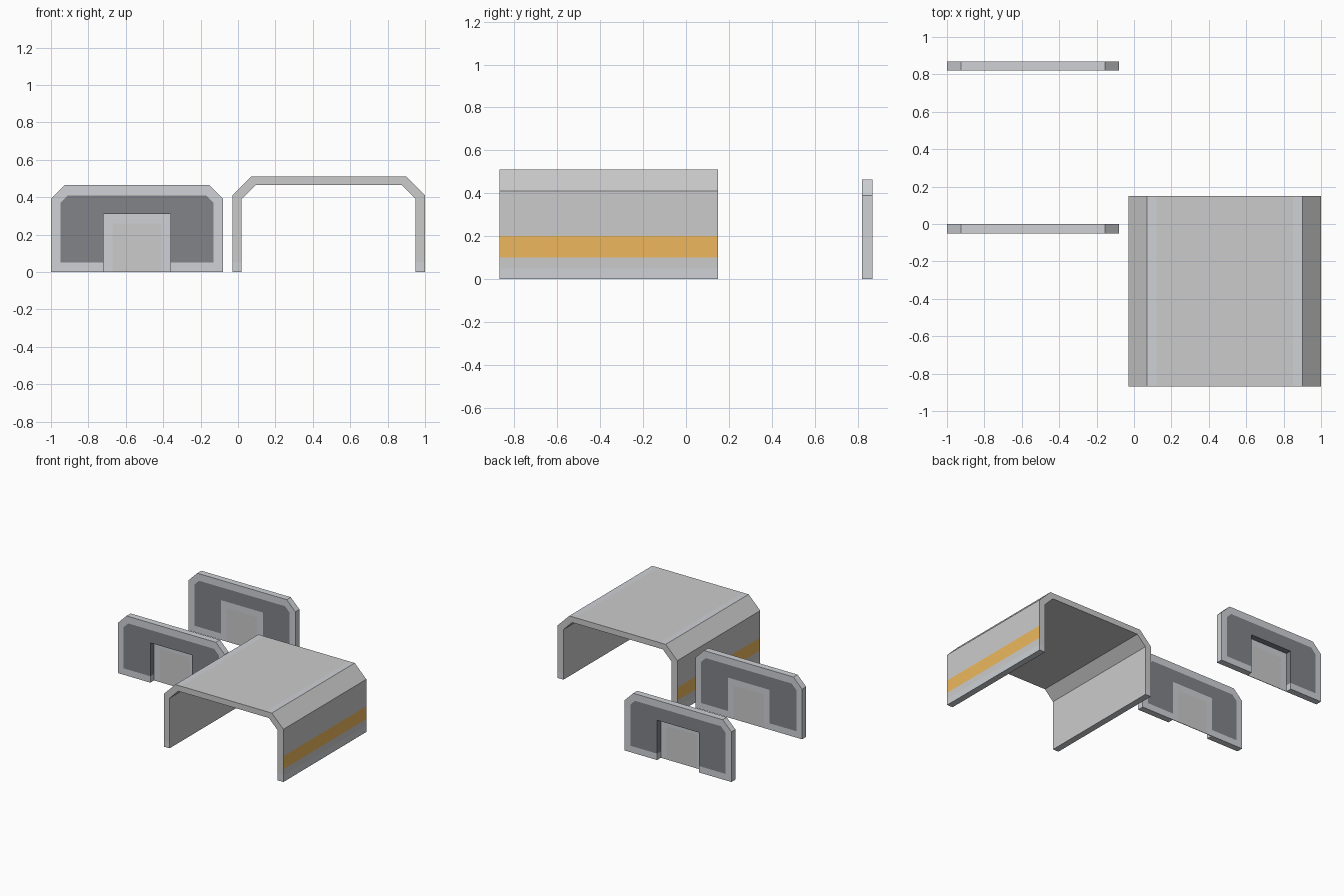
import bpy, bmesh

if "Cube" in bpy.data.objects:
    bpy.data.objects.remove(bpy.data.objects["Cube"])


def material(name, rgb):
    m = bpy.data.materials.new(name)
    m.diffuse_color = (*rgb, 1)
    m.use_nodes = True
    m.node_tree.nodes["Principled BSDF"].inputs["Base Color"].default_value = m.diffuse_color
    return m


MATS = [material("light_grey", (0.8, 0.8, 0.8)), material("mid_grey", (0.62, 0.64, 0.67)),
        material("dark_grey", (0.22, 0.23, 0.25)), material("amber", (0.85, 0.48, 0.11))]
LIGHT, MID, DARK, AMBER = range(4)


def extrude_faces(polys, y0, y1):
    """Extrude connected (colour, XZ points) polygons from y0 to y1."""
    bm = bmesh.new()
    for colour, pts in polys:
        face = bm.faces.new([bm.verts.new((x, y0, z)) for x, z in pts])
        face.material_index = colour
    bmesh.ops.remove_doubles(bm, verts=bm.verts[:], dist=1e-5)
    caps = bm.faces[:]
    new = bmesh.ops.extrude_face_region(bm, geom=caps, use_keep_orig=True)["geom"]
    moved = [v for v in new if isinstance(v, bmesh.types.BMVert)]
    bmesh.ops.translate(bm, verts=moved, vec=(0, y1 - y0, 0))
    bmesh.ops.recalc_face_normals(bm, faces=bm.faces[:])
    return bm


def finish(bm, name):
    mesh = bpy.data.meshes.new(name)
    bm.to_mesh(mesh)
    bm.free()
    for m in MATS:
        mesh.materials.append(m)
    ob = bpy.data.objects.new(name, mesh)
    bpy.context.collection.objects.link(ob)


# Open tunnel shell: chamfered arch with painted bands
outer = [(-.03, 0), (-.03, .41), (.07, .51), (.9, .51), (1, .41), (1, 0)]
inner = [(.02, 0), (.02, .39), (.095, .465), (.875, .465), (.95, .39), (.95, 0)]
strips = [(LIGHT, [outer[i], outer[i + 1], inner[i + 1], inner[i]]) for i in range(5)]
bm = extrude_faces(strips, -.87, .15)
for axis, values in ((2, (.05, .1, .2)), (0, (.12, .85))):
    for v in values:
        co = [v if i == axis else 0 for i in range(3)]
        no = [1 if i == axis else 0 for i in range(3)]
        bmesh.ops.bisect_plane(bm, geom=bm.verts[:] + bm.edges[:] + bm.faces[:],
                               plane_co=co, plane_no=no)
for f in bm.faces:
    c, n = f.calc_center_median(), f.normal
    outside = c.x < -.029 or c.x > .999
    f.material_index = LIGHT
    if (outside or abs(n.y) > .9 or n.z < -.9) and c.z < .05:
        f.material_index = MID
    elif outside and .1 < c.z < .2:
        f.material_index = AMBER
    elif n.z > .9 and not .12 < c.x < .85:
        f.material_index = MID
finish(bm, "tunnel_shell")


# End walls: mid frame, dark inlay and a door recessed from the outer side
def end_wall(name, y_out, y_in):
    rim = [(-.95, .05), (-.95, .37), (-.91, .41), (-.17, .41), (-.13, .37), (-.13, .05)]
    frame = [(-.72, 0), (-1, 0), (-1, .39), (-.925, .465), (-.155, .465), (-.08, .39),
             (-.08, 0), (-.36, 0), (-.36, .05)] + rim[::-1] + [(-.72, .05)]
    inlay = rim + [(-.36, .05), (-.36, .31), (-.72, .31), (-.72, .05)]
    finish(extrude_faces([(MID, frame), (DARK, inlay)], y_out, y_in), name + "_wall")

    pane = [(-.67, 0), (-.67, .26), (-.41, .26), (-.41, 0)]
    casing = [(-.72, 0), (-.72, .31), (-.36, .31), (-.36, 0)] + pane[::-1]
    door_front = y_in + (.004 if y_out > y_in else -.004)
    finish(extrude_faces([(MID, casing), (LIGHT, pane)], door_front, y_in), name + "_door")


end_wall("front", -.05, 0)
end_wall("back", .87, .82)
